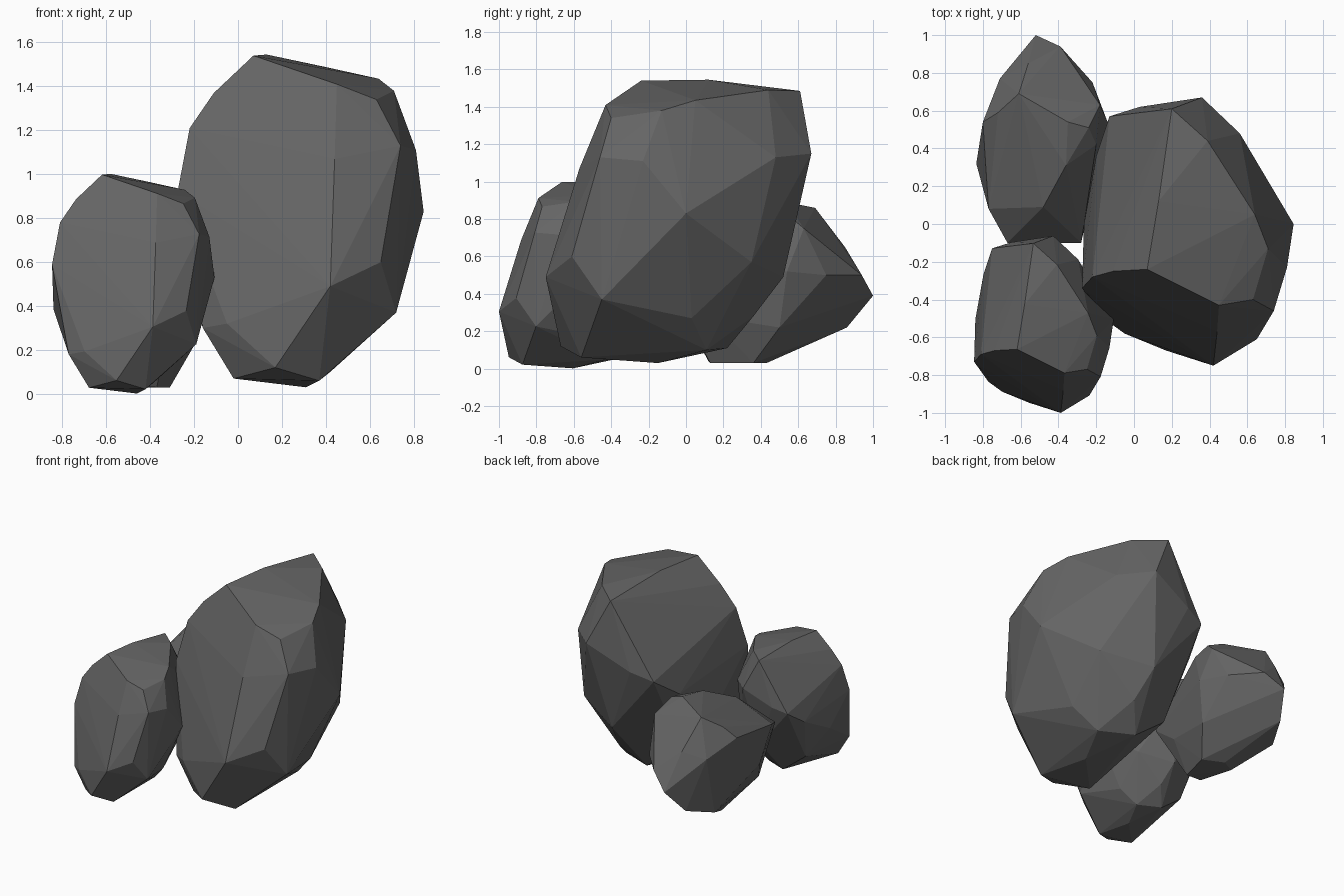
import bpy, bmesh
from mathutils import Vector

# Corner points of the tall boulder, ring by ring from the base up
TALL = [
    (-.02, -.50, .07), (.17, -.67, .12), (.37, -.56, .06), (.31, -.15, .03), (.17, .22, .11), (.42, .11, .10),
    (-.16, -.50, .30), (-.05, -.58, .32), (.42, -.75, .49), (.72, -.45, .37), (.58, .03, .27),
    (.30, .36, .28), (-.10, .20, .32), (-.265, 0, .61), (-.275, -.34, .92), (.65, -.61, .60),
    (.845, 0, .83), (.60, .35, .57), (.25, .52, .49), (-.20, .36, .80), (-.13, .57, .95),
    (.03, .62, 1.0), (.36, .67, 1.15), (.56, .48, 1.13), (.81, -.23, 1.11), (.74, -.46, 1.13),
    (.44, -.57, 1.07), (-.22, -.28, 1.21), (-.11, -.25, 1.37), (.63, -.40, 1.34), (.45, -.43, 1.41),
    (.71, -.13, 1.38), (.64, .05, 1.435), (.07, -.24, 1.54), (.13, .12, 1.545), (.20, .61, 1.485),
    (.39, .44, 1.49),
]

# Corner points of the tilted boulder at the back
TILTED = [
    (-.56, .38, .03), (-.46, .43, .03), (-.37, .13, .03), (-.31, .36, .03), (-.50, .12, .04),
    (-.70, .66, .16), (-.60, .86, .22), (-.20, .50, .22), (-.26, .12, .28), (-.66, .08, .20),
    (-.52, 1.0, .39), (-.39, .94, .50), (-.22, .75, .50), (-.14, .54, .52), (-.28, -.10, .45),
    (-.835, .32, .43), (-.71, .77, .60), (-.56, .85, .65), (-.77, .08, .62), (-.67, -.10, .54),
    (-.18, .63, .75), (-.80, .54, .70), (-.72, .59, .78), (-.61, .69, .86), (-.35, .54, .89),
    (-.24, .51, .85), (-.20, .42, .78), (-.36, .31, .85), (-.48, .09, .75),
]

stone = bpy.data.materials.new("dark_stone")
stone.diffuse_color = (.13, .13, .13, 1)


def boulder(name, points, scale=1.0, offset=(0, 0, 0)):
    """Wrap the corner points in a faceted convex skin."""
    bm = bmesh.new()
    for p in points:
        bm.verts.new(Vector(p) * scale + Vector(offset))
    bmesh.ops.convex_hull(bm, input=bm.verts[:])
    bmesh.ops.delete(bm, geom=[v for v in bm.verts if not v.link_faces], context='VERTS')
    bmesh.ops.recalc_face_normals(bm, faces=bm.faces[:])
    mesh = bpy.data.meshes.new(name)
    bm.to_mesh(mesh)
    bm.free()
    mesh.materials.append(stone)
    obj = bpy.data.objects.new(name, mesh)
    bpy.context.collection.objects.link(obj)
    return obj


# Large boulder, its smaller copy in front, and the tilted one behind
boulder("large_boulder", TALL)
boulder("small_boulder", TALL, 0.66, (-.665, -.505, -.018))
boulder("back_boulder", TILTED)
